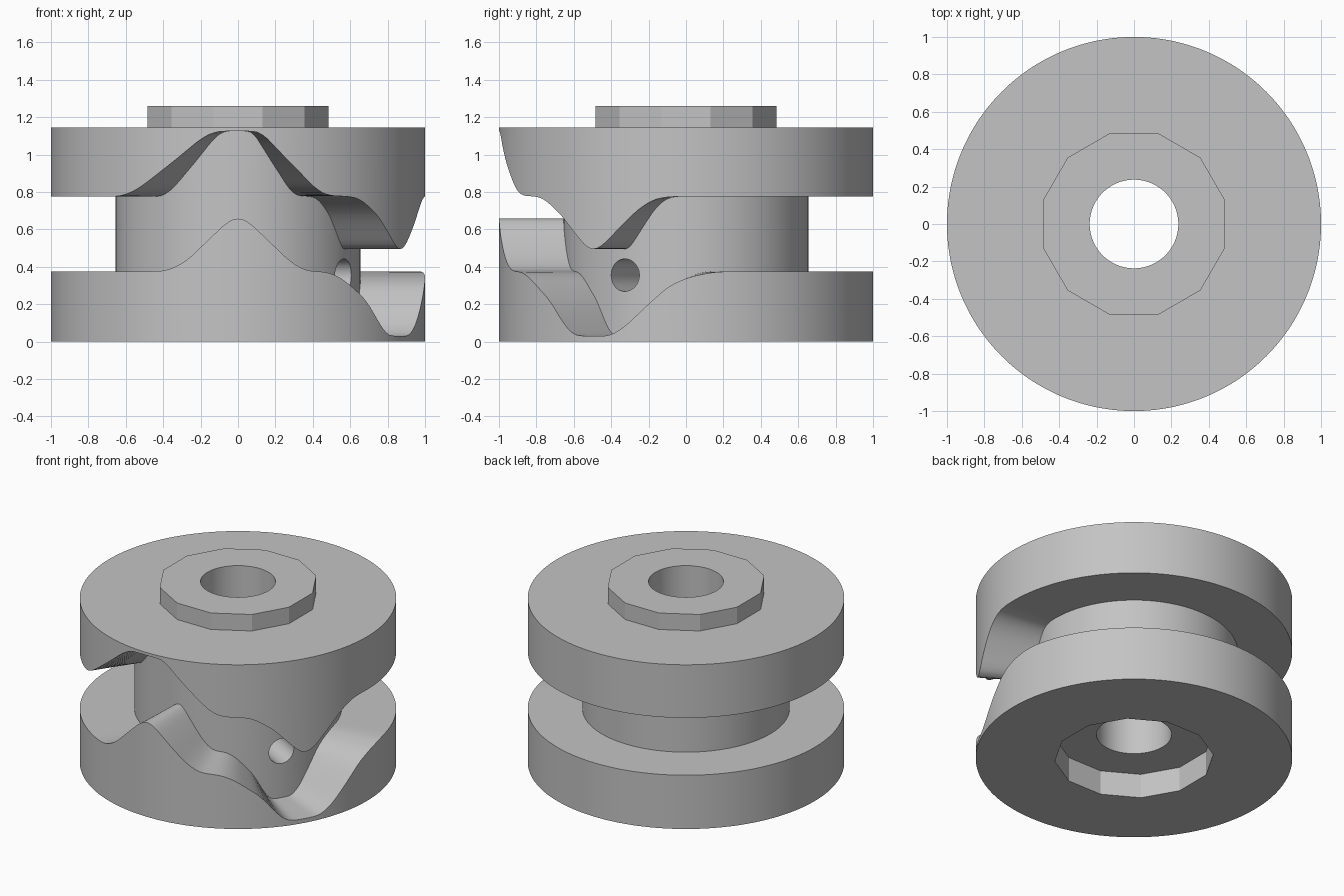
import bpy, bmesh, math
from mathutils import Matrix

if "Cube" in bpy.data.objects:
    bpy.data.objects.remove(bpy.data.objects["Cube"])

steel = bpy.data.materials.new("plain grey metal")
steel.use_nodes = True
grey = (0.55, 0.55, 0.55, 1)
steel.diffuse_color = grey
steel.node_tree.nodes["Principled BSDF"].inputs["Base Color"].default_value = grey

OUTER, CORE, BORE = 1.0, 0.655, 0.237
TOP, BOSS_TOP, RECESS = 1.145, 1.26, 0.17
STEPS = 240

# Groove edges: (degrees around from the front towards +x, height)
LOWER = [(-28, .375), (-22, .38), (-16, .43), (-3, .645), (0, .665), (3, .645),
         (16, .43), (21, .38), (29, .37), (34, .335), (43, .225), (50, .08),
         (53, .035), (56, .03), (66, .03), (71, .08), (79, .21), (85, .3),
         (91, .345), (98, .37), (103, .375)]
UPPER = [(-42, .775), (-38, .78), (-33, .81), (-28, .865), (-20, .965), (-11, 1.09),
         (-7, 1.122), (-4, 1.125), (4, 1.125), (7, 1.12), (16, .96), (25, .81),
         (29, .78), (37, .775), (41, .76), (48, .68), (58, .5), (60, .487),
         (63, .505), (75, .705), (80, .76), (85, .775)]


def height(edge, deg):
    if deg <= edge[0][0]:
        return edge[0][1]
    for (a, za), (b, zb) in zip(edge, edge[1:]):
        if deg <= b:
            return za + (zb - za) * (deg - a) / (b - a)
    return edge[-1][1]


def softened(edge, deg):
    return sum(height(edge, deg + d) for d in (-2, -1, 0, 1, 2)) / 5


def make_object(name, bm):
    bmesh.ops.recalc_face_normals(bm, faces=bm.faces)
    mesh = bpy.data.meshes.new(name)
    bm.to_mesh(mesh)
    bm.free()
    mesh.materials.append(steel)
    obj = bpy.data.objects.new(name, mesh)
    bpy.context.collection.objects.link(obj)
    return obj


def prism(name, sides, radius, low, high, matrix=Matrix()):
    bm = bmesh.new()
    turn = Matrix.Rotation(math.pi / sides, 4, "Z")
    lift = Matrix.Translation((0, 0, (low + high) / 2))
    bmesh.ops.create_cone(bm, cap_ends=True, segments=sides, radius1=radius,
                          radius2=radius, depth=high - low, matrix=matrix @ lift @ turn)
    return make_object(name, bm)


# Drum: both flanges and the core, lofted around the axis
bm = bmesh.new()
rings = []
for i in range(STEPS):
    deg = i * 360 / STEPS - 180
    a = math.radians(deg)
    low, high = softened(LOWER, deg), softened(UPPER, deg)
    section = [(OUTER, 0), (OUTER, low), (CORE, low), (CORE, high), (OUTER, high), (OUTER, TOP)]
    rings.append([bm.verts.new((r * math.sin(a), -r * math.cos(a), z)) for r, z in section])
for i, ring in enumerate(rings):
    after = rings[(i + 1) % STEPS]
    for k in range(len(ring) - 1):
        bm.faces.new((ring[k], after[k], after[k + 1], ring[k + 1]))
bm.faces.new([ring[0] for ring in rings])
bm.faces.new([ring[-1] for ring in rings])
drum = make_object("grooved_drum", bm)

# Twelve-sided boss, matching recess, centre bore and radial side hole
sideways = (Matrix.Translation((0, 0, .355)) @ Matrix.Rotation(math.radians(-30), 4, "Z")
            @ Matrix.Rotation(math.pi / 2, 4, "Y"))
steps = [
    (prism("boss", 12, .502, TOP - .1, BOSS_TOP), "UNION"),
    (prism("recess_cutter", 12, .502, -.2, RECESS), "DIFFERENCE"),
    (prism("bore_cutter", 96, BORE, -.3, 1.5), "DIFFERENCE"),
    (prism("side_hole_cutter", 48, .087, .1, .8, sideways), "DIFFERENCE"),
]
bpy.ops.object.select_all(action="DESELECT")
drum.select_set(True)
bpy.context.view_layer.objects.active = drum
for tool, operation in steps:
    tool.hide_render = True
    mod = drum.modifiers.new(tool.name, "BOOLEAN")
    mod.operation = operation
    mod.solver = "EXACT"
    mod.object = tool
    bpy.ops.object.modifier_apply(modifier=mod.name)
    bpy.data.objects.remove(tool)

bpy.ops.object.shade_smooth_by_angle(angle=math.radians(25))
